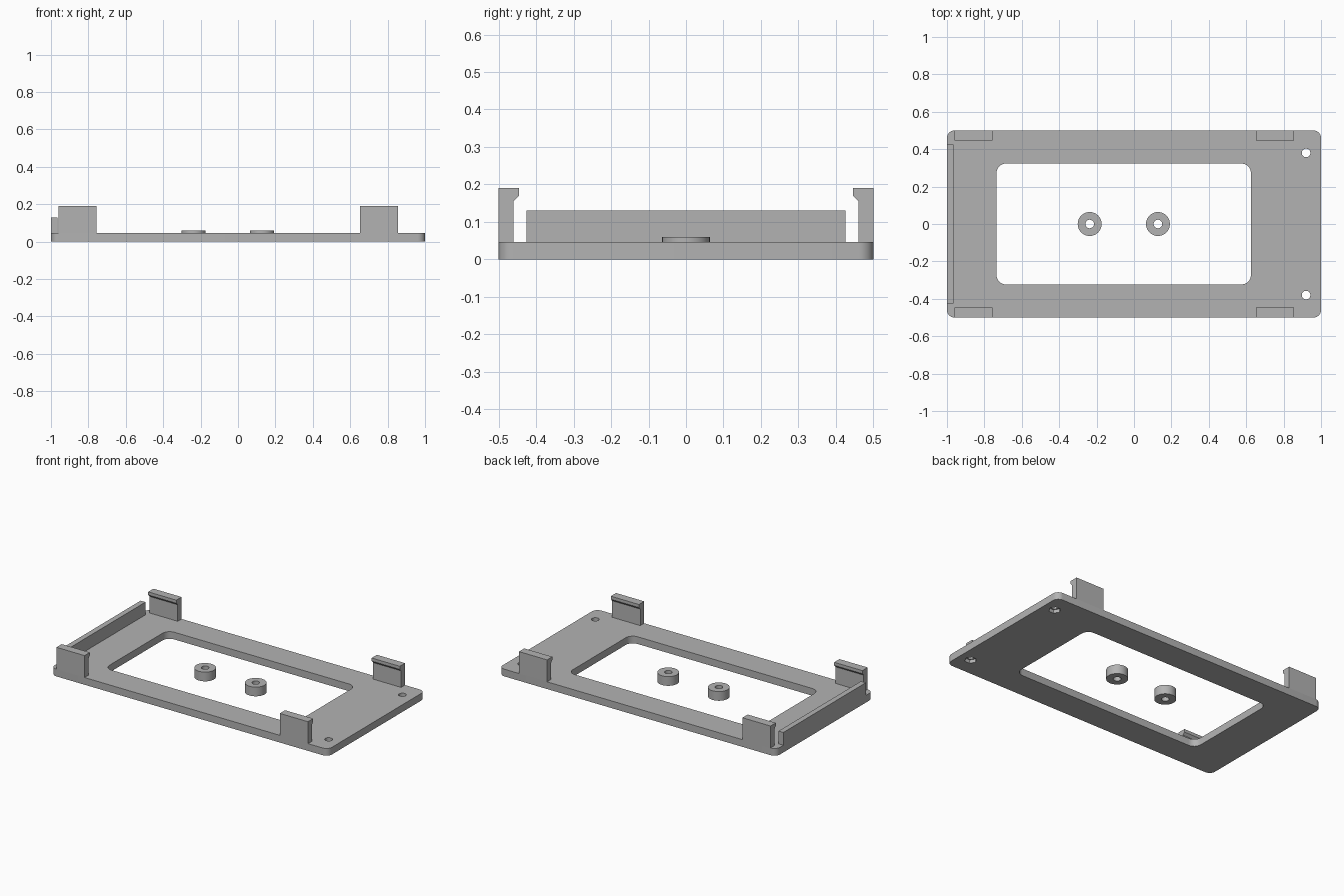
import bpy, bmesh
from math import sin, cos, pi, tau, radians
from mathutils import Vector

cube = bpy.data.objects.get("Cube")
if cube:
    bpy.data.objects.remove(cube, do_unlink=True)

PLATE = 0.047
GREY = (0.45, 0.45, 0.45, 1)
grey = bpy.data.materials.new("grey plastic")
grey.use_nodes = True
grey.diffuse_color = GREY
bsdf = grey.node_tree.nodes["Principled BSDF"]
bsdf.inputs["Base Color"].default_value = GREY
bsdf.inputs["Roughness"].default_value = 0.6


def prism(name, base, sweep):
    """Extrude a closed outline of 3D points along a vector."""
    bm = bmesh.new()
    face = bm.faces.new([bm.verts.new(p) for p in base])
    out = bmesh.ops.extrude_face_region(bm, geom=[face], use_keep_orig=True)
    verts = [g for g in out["geom"] if isinstance(g, bmesh.types.BMVert)]
    bmesh.ops.translate(bm, verts=verts, vec=Vector(sweep))
    bmesh.ops.recalc_face_normals(bm, faces=bm.faces)
    mesh = bpy.data.meshes.new(name)
    bm.to_mesh(mesh)
    bm.free()
    obj = bpy.data.objects.new(name, mesh)
    bpy.context.collection.objects.link(obj)
    mesh.materials.append(grey)
    return obj


def rounded(x0, x1, y, r, z, steps=8):
    """Rounded rectangle outline, symmetric in y."""
    corners = [(x1 - r, y - r), (x0 + r, y - r), (x0 + r, r - y), (x1 - r, r - y)]
    return [(cx + r * cos(a), cy + r * sin(a), z)
            for q, (cx, cy) in enumerate(corners)
            for a in (pi / 2 * (q + i / steps) for i in range(steps + 1))]


def ring(x, y, r, z, n=32):
    return [(x + r * cos(tau * i / n), y + r * sin(tau * i / n), z) for i in range(n)]


def activate(obj):
    bpy.ops.object.select_all(action="DESELECT")
    obj.select_set(True)
    bpy.context.view_layer.objects.active = obj


def cut(obj, outline, height):
    """Subtract an extruded outline, then discard the cutter."""
    cutter = prism("cutter", outline, (0, 0, height))
    cutter.hide_render = True
    mod = obj.modifiers.new("cut", "BOOLEAN")
    mod.operation, mod.solver, mod.object = "DIFFERENCE", "EXACT", cutter
    activate(obj)
    bpy.ops.object.modifier_apply(modifier=mod.name)
    bpy.data.objects.remove(cutter, do_unlink=True)


def smooth(obj):
    activate(obj)
    bpy.ops.object.shade_smooth_by_angle(angle=radians(30))


# Base plate with window, screw holes and nut pockets underneath
plate = prism("base_plate", rounded(-1, 1, 0.5, 0.04, 0), (0, 0, PLATE))
cut(plate, rounded(-0.735, 0.625, 0.323, 0.05, -0.1), 0.3)
for y in (-0.38, 0.38):
    cut(plate, ring(0.92, y, 0.023, -0.1), 0.3)
    cut(plate, ring(0.92, y, 0.036, -0.1, 6), 0.122)
smooth(plate)

# Stop wall along the right end
wall = [(-1, -0.425, PLATE), (-0.965, -0.425, PLATE),
        (-0.965, 0.425, PLATE), (-1, 0.425, PLATE)]
prism("end_wall", wall, (0, 0, 0.13 - PLATE))

# Hooked clips on the long edges
hook = [(0.5, PLATE), (0.46, PLATE), (0.46, 0.155),
        (0.446, 0.17), (0.446, 0.19), (0.5, 0.19)]
for end, x in (("right", -0.96), ("left", 0.652)):
    for side, s in (("front", -1), ("back", 1)):
        prism(f"{side}_{end}_clip", [(x, s * y, z) for y, z in hook], (0.203, 0, 0))

# Loose spacer rings inside the window
for name, x in (("right_spacer", -0.237), ("left_spacer", 0.128)):
    spacer = prism(name, ring(x, 0, 0.064, 0), (0, 0, 0.06))
    cut(spacer, ring(x, 0, 0.023, -0.1), 0.3)
    smooth(spacer)
